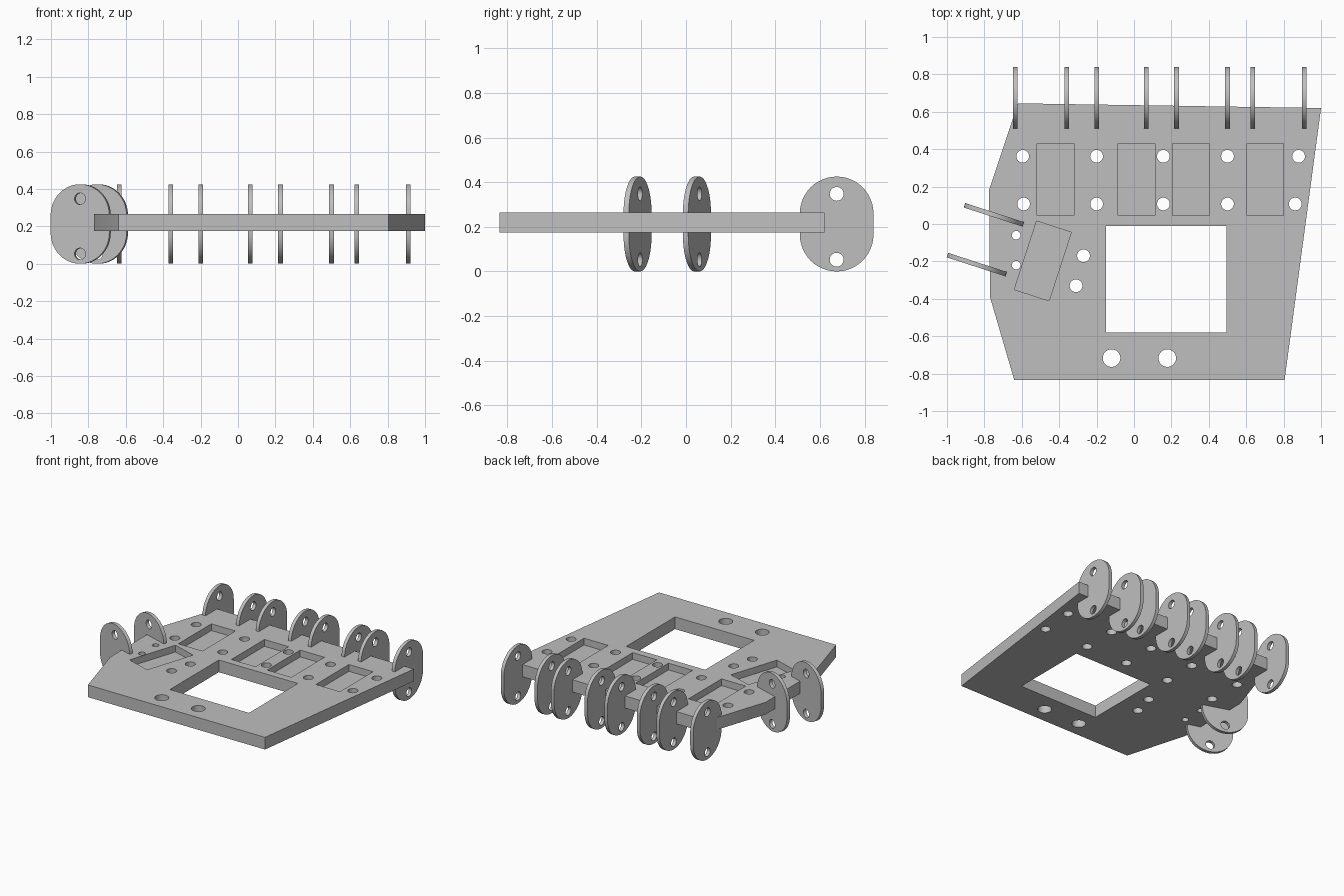
import bpy, bmesh, math
from mathutils import Matrix

cube = bpy.data.objects.get("Cube")
if cube:
    bpy.data.objects.remove(cube, do_unlink=True)

grey = bpy.data.materials.new("light grey")
grey.use_nodes = True
colour = (0.52, 0.52, 0.52, 1)
grey.diffuse_color = colour
grey.node_tree.nodes["Principled BSDF"].inputs["Base Color"].default_value = colour


def prism(bm, outline, low, high):
    """Extrude a closed xy outline between two heights."""
    face = bm.faces.new([bm.verts.new((x, y, low)) for x, y in outline])
    top = bmesh.ops.extrude_face_region(bm, geom=[face])["geom"]
    moved = [v for v in top if isinstance(v, bmesh.types.BMVert)]
    bmesh.ops.translate(bm, verts=moved, vec=(0, 0, high - low))


def circle(x, y, r, n=32):
    steps = [2 * math.pi * i / n for i in range(n)]
    return [(x + r * math.cos(a), y + r * math.sin(a)) for a in steps]


def rect(x, y, w, d, angle=0):
    c, s = math.cos(angle), math.sin(angle)
    corners = [(-w / 2, -d / 2), (w / 2, -d / 2), (w / 2, d / 2), (-w / 2, d / 2)]
    return [(x + u * c - v * s, y + u * s + v * c) for u, v in corners]


def make(name, prisms):
    bm = bmesh.new()
    for p in prisms:
        prism(bm, *p)
    bmesh.ops.recalc_face_normals(bm, faces=bm.faces[:])
    mesh = bpy.data.meshes.new(name)
    bm.to_mesh(mesh)
    bm.free()
    mesh.materials.append(grey)
    obj = bpy.data.objects.new(name, mesh)
    bpy.context.collection.objects.link(obj)
    return obj


def carve(obj, prisms):
    """Cut all the prisms out of obj and smooth the round walls."""
    cutter = make("cutter", prisms)
    cutter.hide_render = True
    mod = obj.modifiers.new("cut", "BOOLEAN")
    mod.operation, mod.solver, mod.object = "DIFFERENCE", "EXACT", cutter
    bpy.ops.object.select_all(action="DESELECT")
    bpy.context.view_layer.objects.active = obj
    obj.select_set(True)
    bpy.ops.object.modifier_apply(modifier="cut")
    bpy.data.objects.remove(cutter, do_unlink=True)
    bpy.ops.object.shade_smooth_by_angle(angle=math.radians(30))


# Base plate
LOW, HIGH, FLOOR = 0.175, 0.265, 0.215
TILT = math.radians(-18)
plate = make("base_plate", [([(-0.64, -0.835), (0.805, -0.835), (1.0, 0.62),
                              (-0.62, 0.645), (-0.775, 0.18), (-0.77, -0.39)], LOW, HIGH)])

# Pockets, window and bolt holes
pockets = [rect(x, 0.2375, 0.197, 0.385) for x in (-0.42, 0.013, 0.305, 0.702)]
pockets.append(rect(-0.4875, -0.1975, 0.195, 0.385, TILT))
through = [rect(0.173, -0.295, 0.645, 0.57)]
through += [circle(x, 0.362, 0.034) for x in (-0.595, -0.2, 0.157, 0.5, 0.88)]
through += [circle(x, 0.107, 0.034) for x in (-0.59, -0.2, 0.157, 0.5, 0.862)]
through += [circle(-0.27, -0.17, 0.034), circle(-0.31, -0.33, 0.034)]
through += [circle(-0.63, y, 0.023) for y in (-0.06, -0.22)]
through += [circle(x, -0.717, 0.047) for x in (-0.12, 0.178)]
carve(plate, [(p, FLOOR, 0.4) for p in pockets] + [(t, 0.1, 0.4) for t in through])

# Upright rounded lugs with two holes each
R, HALF, THICK = 0.165, 0.0475, 0.025
arc = [math.pi * i / 24 for i in range(25)]
lug_outline = [(R * math.cos(a), HALF + R * math.sin(a)) for a in arc]
lug_outline += [(-x, -y) for x, y in lug_outline]


def lug(name, x, y, angle):
    obj = make(name, [(lug_outline, -THICK / 2, THICK / 2)])
    carve(obj, [(circle(0, h, 0.031), -0.1, 0.1) for h in (-0.16, 0.135)])
    obj.data.transform(Matrix.Translation((x, y, R + HALF))
                       @ Matrix.Rotation(angle, 4, "Z") @ Matrix.Rotation(math.pi / 2, 4, "X"))


for i, x in enumerate((-0.635, -0.36, -0.2, 0.065, 0.227, 0.5, 0.635, 0.91)):
    lug(f"back_lug_{i + 1}", x, 0.675, math.pi / 2)
lug("right_lug_back", -0.749, 0.049, TILT)
lug("right_lug_front", -0.841, -0.217, TILT)
